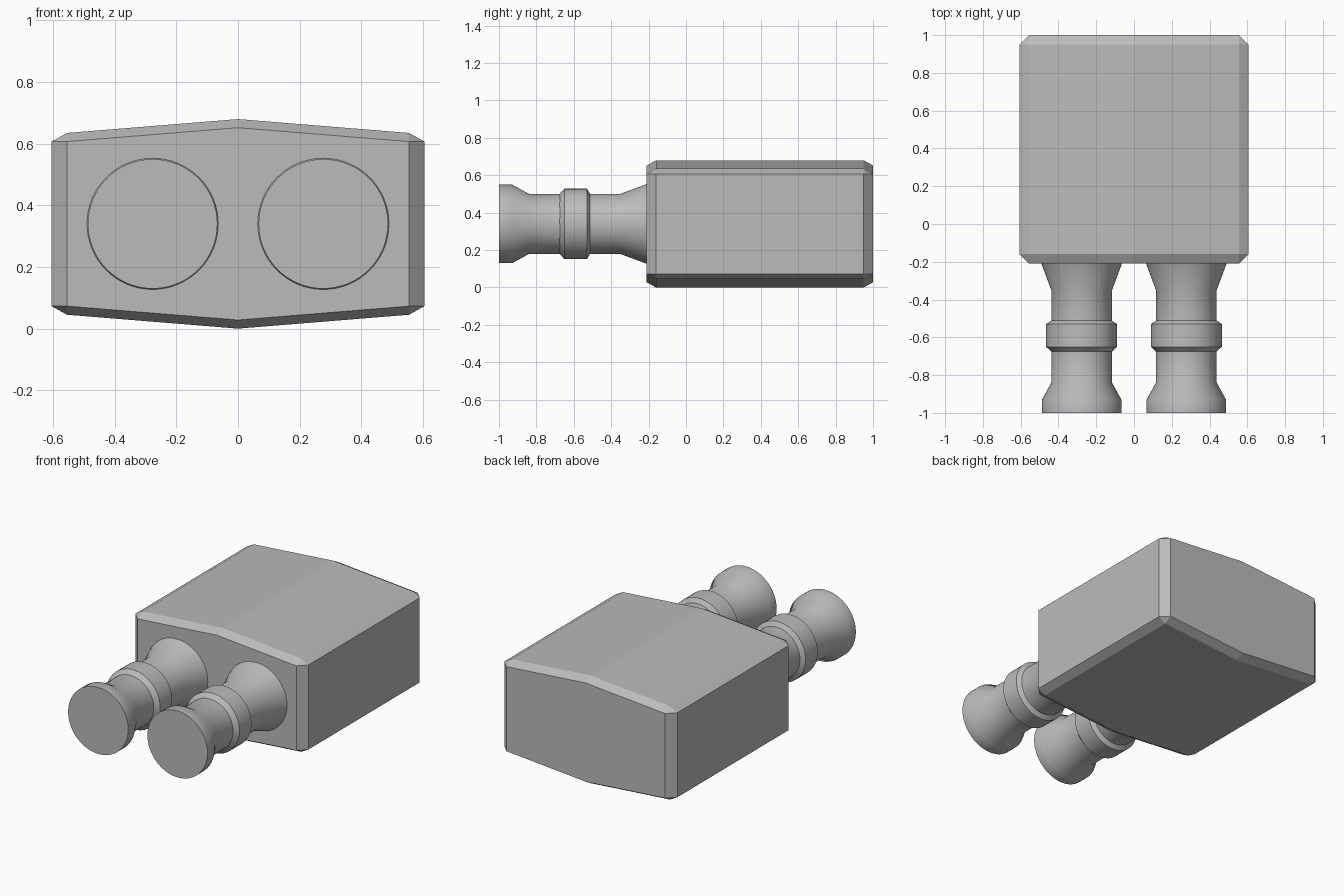
import bpy
import bmesh
import math
from mathutils import Matrix, Vector

cube = bpy.data.objects.get("Cube")
if cube:
    bpy.data.objects.remove(cube, do_unlink=True)

GREY = (0.5, 0.5, 0.5, 1.0)
grey = bpy.data.materials.new("plain_grey")
grey.use_nodes = True
grey.diffuse_color = GREY
grey.node_tree.nodes["Principled BSDF"].inputs["Base Color"].default_value = GREY

MID_Z = 0.34


def add_object(name, bm, location):
    bmesh.ops.recalc_face_normals(bm, faces=bm.faces[:])
    mesh = bpy.data.meshes.new(name)
    bm.to_mesh(mesh)
    bm.free()
    mesh.materials.append(grey)
    obj = bpy.data.objects.new(name, mesh)
    obj.location = location
    bpy.context.collection.objects.link(obj)
    return obj


# Chamfered block with a shallow ridge along its top and bottom
def make_body():
    half_x, half_y, chamfer = 0.605, 0.605, 0.05
    in_x, in_y = half_x - chamfer, half_y - chamfer
    quarter = [
        (0, in_y, 0.34), (in_x, in_y, 0.295),         # top slope
        (0, half_y, 0.312), (in_x, half_y, 0.267),    # end face
        (half_x, in_y, 0.267),                        # side face
    ]
    points = {(x * sx, y * sy, z * sz) for x, y, z in quarter
              for sx in (-1, 1) for sy in (-1, 1) for sz in (-1, 1)}
    bm = bmesh.new()
    for p in sorted(points):
        bm.verts.new(p)
    bmesh.ops.convex_hull(bm, input=bm.verts[:])
    bmesh.ops.dissolve_limit(bm, angle_limit=math.radians(1),
                             verts=bm.verts[:], edges=bm.edges[:])
    add_object("body", bm, (0, 0.395, MID_Z))


# Turned barrel: (y, radius) from the closed front end to the body
BARREL = [(-1, 0), (-1, 0.21), (-0.93, 0.21), (-0.84, 0.161),
          (-0.675, 0.161), (-0.65, 0.188), (-0.53, 0.188), (-0.512, 0.161),
          (-0.35, 0.161), (-0.21, 0.213), (-0.21, 0)]


def make_barrel(name, x):
    bm = bmesh.new()
    verts = [bm.verts.new((r, y, 0)) for y, r in BARREL]
    edges = [bm.edges.new(pair) for pair in zip(verts, verts[1:])]
    bmesh.ops.spin(bm, geom=verts + edges, cent=(0, 0, 0), axis=(0, 1, 0),
                   angle=math.tau, steps=64, use_duplicate=False)
    bmesh.ops.remove_doubles(bm, verts=bm.verts[:], dist=0.0005)
    obj = add_object(name, bm, (x, 0, MID_Z))
    bpy.ops.object.select_all(action="DESELECT")
    obj.select_set(True)
    bpy.context.view_layer.objects.active = obj
    bpy.ops.object.shade_smooth_by_angle(angle=math.radians(35))


make_body()
make_barrel("left_barrel", 0.277)
make_barrel("right_barrel", -0.277)
